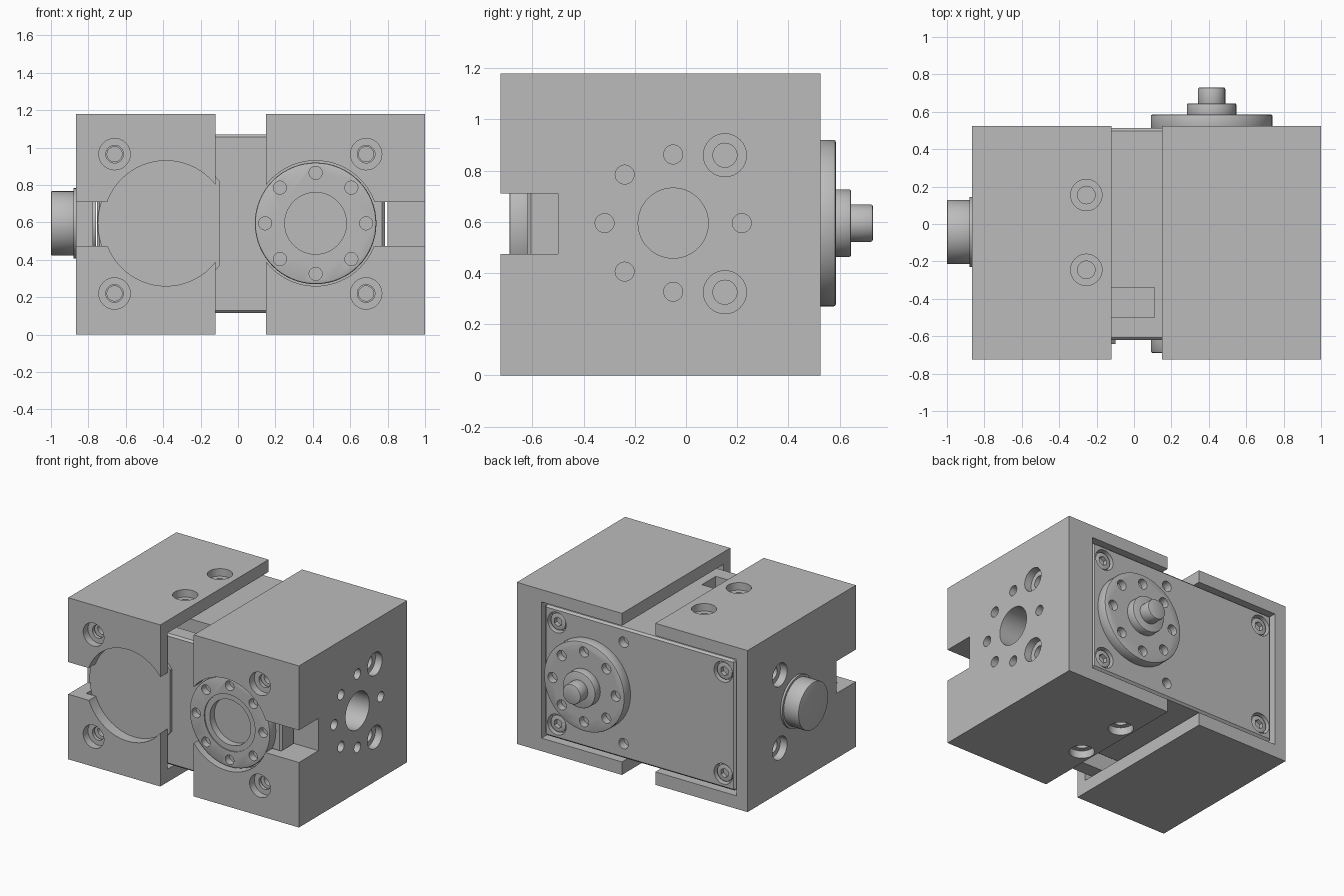
import bpy, bmesh
from math import cos, sin, pi
from mathutils import Matrix, Vector

old = bpy.data.objects.get("Cube")
if old:
    bpy.data.objects.remove(old, do_unlink=True)

steel = bpy.data.materials.new("plain grey")
steel.use_nodes = True
steel.diffuse_color = (0.5, 0.5, 0.5, 1)
steel.node_tree.nodes["Principled BSDF"].inputs["Base Color"].default_value = (0.5, 0.5, 0.5, 1)

MID = 0.595            # height of the shared axis
FRONT, BACK = -0.725, 0.525
SHAFT_X = 0.415


def finish(name, bm):
    mesh = bpy.data.meshes.new(name)
    bm.to_mesh(mesh)
    bm.free()
    mesh.materials.append(steel)
    ob = bpy.data.objects.new(name, mesh)
    bpy.context.collection.objects.link(ob)
    return ob


def box(name, lo, hi, bevel=0):
    lo, hi = Vector(lo), Vector(hi)
    bm = bmesh.new()
    bmesh.ops.create_cube(bm, size=1, matrix=Matrix.Translation((lo + hi) / 2) @ Matrix.Diagonal((*(hi - lo), 1)))
    if bevel:
        bmesh.ops.bevel(bm, geom=bm.edges[:], offset=bevel, segments=1, affect='EDGES')
    return finish(name, bm)


def cyl(name, axis, centre, start, end, r, sides=48, bevel=0):
    """Cylinder along an axis; centre holds the other two coordinates in order."""
    rot = {'x': Matrix.Rotation(pi / 2, 4, 'Y'), 'y': Matrix.Rotation(pi / 2, 4, 'X'), 'z': Matrix()}[axis]
    pos = list(centre)
    pos.insert('xyz'.index(axis), (start + end) / 2)
    bm = bmesh.new()
    bmesh.ops.create_cone(bm, cap_ends=True, segments=sides, radius1=r, radius2=r,
                          depth=abs(end - start), matrix=Matrix.Translation(pos) @ rot)
    if bevel:
        rims = [e for e in bm.edges if any(len(f.verts) > 4 for f in e.link_faces)]
        bmesh.ops.bevel(bm, geom=rims, offset=bevel, segments=2, affect='EDGES', profile=0.5)
    return finish(name, bm)


def cut(target, cutter, operation='DIFFERENCE'):
    mod = target.modifiers.new("cut", 'BOOLEAN')
    mod.operation, mod.solver, mod.object = operation, 'EXACT', cutter
    bpy.context.view_layer.objects.active = target
    bpy.ops.object.modifier_apply(modifier=mod.name)
    bpy.data.objects.remove(cutter, do_unlink=True)


def drill(target, axis, centre, face, depth, r, sides=32):
    """Blind hole; signed depth runs from the face into the part."""
    out = -0.02 if depth > 0 else 0.02
    cut(target, cyl("drill", axis, centre, face + out, face + depth, r, sides))


def bore(target, axis, centre, face, sign, through=0.12):
    drill(target, axis, centre, face, sign * 0.055, 0.084)
    drill(target, axis, centre, face, sign * through, 0.047)


def ring(centre, radius, skip=()):
    return [(centre[0] + radius * cos(i * pi / 4), centre[1] + radius * sin(i * pi / 4))
            for i in range(8) if i not in skip]


# Two channel-shaped housing blocks
left_block = box("shaft_side_block", (0.15, FRONT, 0), (1, BACK, 1.18))
right_block = box("cap_side_block", (-0.865, FRONT, 0), (-0.12, BACK, 1.18))
for block, hole_x, screw_x, slot in ((left_block, SHAFT_X, 0.685, (0.6, 1.1)),
                                     (right_block, -0.385, -0.66, (-1, -0.6))):
    cut(block, box("pocket", (-0.775, -0.645, 0.095), (0.8, 0.6, 1.09)))
    cut(block, cyl("round_opening", 'y', (hole_x, MID), -0.8, -0.6, 0.335, 64))
    cut(block, box("slot", (slot[0], -0.8, 0.475), (slot[1], -0.5, 0.71)))
    for z in (0.22, 0.965):
        bore(block, 'y', (screw_x, z), FRONT, 1)

# Side, top and bottom holes of the blocks
for z in (0.325, 0.86):
    bore(left_block, 'x', (0.152, z), 1, -1, 0.25)
    bore(right_block, 'x', (0.152, z), -0.865, 1)
for y in (-0.245, 0.155):
    bore(right_block, 'z', (-0.255, y), 1.18, -1)
    bore(left_block, 'z', (0.245, y), 0, 1)
drill(left_block, 'x', (-0.05, MID), 1, -0.25, 0.137, 48)
for c in ring((-0.05, MID), 0.268, skip=(1, 7)):
    drill(left_block, 'x', c, 1, -0.25, 0.037)

# Gearbox body held in the pocket
body = box("gearbox_body", (-0.755, -0.62, 0.115), (0.785, 0.512, 1.07), 0.014)
for z0, z1 in ((0.95, 1.2), (0, 0.235)):
    cut(body, box("recess", (-0.35, -0.5, z0), (0.11, -0.34, z1)))
for x in (-0.66, 0.685):
    for z in (0.22, 0.965):
        drill(body, 'y', (x, z), -0.62, 0.08, 0.04, 24)
        drill(body, 'y', (x, z), 0.512, -0.05, 0.075)
for z in (0.225, 0.965):
    drill(body, 'y', (0.146, z), 0.512, -0.06, 0.038)

# Socket screws in the back plate corners
for x in (-0.66, 0.685):
    for z in (0.22, 0.965):
        screw = cyl("plate_screw", 'y', (x, z), 0.45, 0.498, 0.062, 32, 0.006)
        drill(screw, 'y', (x, z), 0.498, -0.03, 0.034, 6)

# Round cover in the front opening, trimmed flat on its inner side
cover = cyl("front_cover", 'y', (-0.385, MID), -0.642, -0.6, 0.365, 64)
cut(cover, box("trim", (-0.1, -1, 0), (0.2, 0, 1.2)))

# Front bearing flange
front_flange = cyl("front_flange", 'y', (SHAFT_X, MID), -0.69, -0.6, 0.325, 64, 0.01)
drill(front_flange, 'y', (SHAFT_X, MID), -0.69, 0.008, 0.205, 64)
drill(front_flange, 'y', (SHAFT_X, MID), -0.69, 0.06, 0.165, 64)
for c in ring((SHAFT_X, MID), 0.27):
    drill(front_flange, 'y', c, -0.69, 0.05, 0.035, 24)

# Back flange, hub and output shaft
back_flange = cyl("back_flange", 'y', (SHAFT_X, MID), 0.5, 0.585, 0.325, 64, 0.008)
for c in ring((SHAFT_X, MID), 0.255):
    drill(back_flange, 'y', c, 0.585, -0.05, 0.037, 24)
cyl("shaft_hub", 'y', (SHAFT_X, MID), 0.57, 0.645, 0.132, 48, 0.008)
cyl("output_shaft", 'y', (SHAFT_X, MID), 0.63, 0.73, 0.073, 48, 0.008)

# Side cap and its seat ring
cyl("cap_seat", 'x', (-0.043, MID), -0.88, -0.76, 0.188, 48)
cyl("side_cap", 'x', (-0.043, MID), -1, -0.87, 0.172, 48, 0.006)

# Centre in depth and smooth the round walls only
for ob in bpy.context.collection.objects:
    if ob.type == 'MESH' and steel.name in ob.data.materials:
        bpy.ops.object.select_all(action='DESELECT')
        ob.select_set(True)
        bpy.context.view_layer.objects.active = ob
        bpy.ops.object.shade_smooth_by_angle(angle=0.5)
